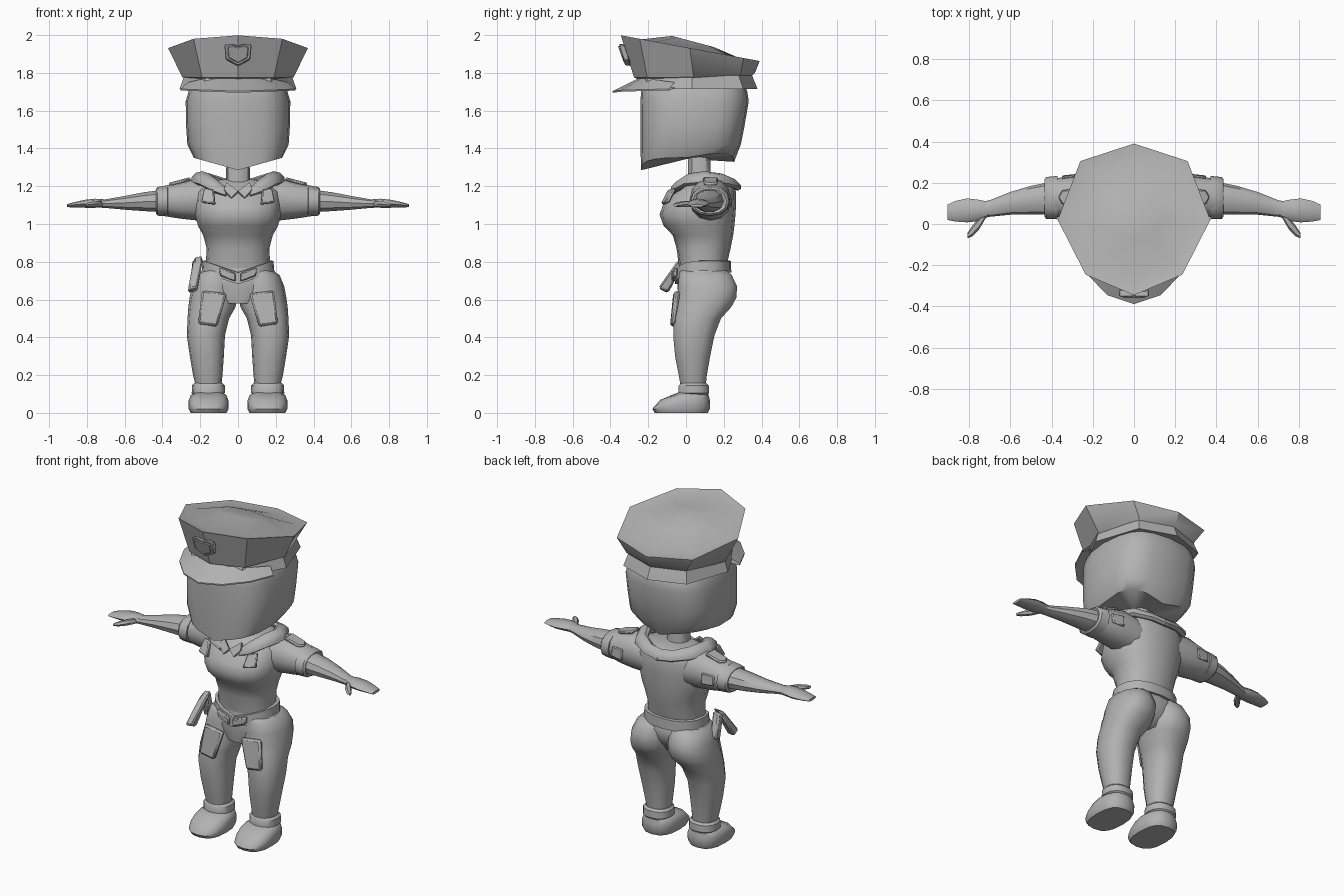
import bpy, bmesh, math
from mathutils import Vector

GREY = bpy.data.materials.new("plain grey")
GREY.diffuse_color = (0.45, 0.45, 0.45, 1)


def finish(name, bm, mirror=False, bevel=0, angle=40):
    bmesh.ops.recalc_face_normals(bm, faces=bm.faces)
    me = bpy.data.meshes.new(name)
    bm.to_mesh(me)
    bm.free()
    ob = bpy.data.objects.new(name, me)
    bpy.context.collection.objects.link(ob)
    me.materials.append(GREY)
    if mirror:
        ob.modifiers.new("mirror", 'MIRROR').use_mirror_merge = False
    if bevel:
        b = ob.modifiers.new("bevel", 'BEVEL')
        b.width, b.segments = bevel, 1
    bpy.ops.object.select_all(action='DESELECT')
    ob.select_set(True)
    bpy.context.view_layer.objects.active = ob
    bpy.ops.object.shade_smooth_by_angle(angle=math.radians(angle))
    return ob


def loft(name, rings, mirror=False, warp=None, angle=40):
    """Skin a list of point rings and close both ends with fans."""
    bm = bmesh.new()
    rows = [[bm.verts.new(warp(Vector(p)) if warp else p) for p in r] for r in rings]
    n = len(rows[0])
    for a, b in zip(rows, rows[1:]):
        for i in range(n):
            j = (i + 1) % n
            bm.faces.new((a[i], a[j], b[j], b[i]))
    caps = [bm.faces.new(rows[0]), bm.faces.new(rows[-1])]
    bmesh.ops.poke(bm, faces=caps)
    return finish(name, bm, mirror, angle=angle)


def oval(n, e):
    """Unit superellipse."""
    for i in range(n):
        t = 2 * math.pi * i / n
        c, s = math.cos(t), math.sin(t)
        yield (math.copysign(abs(c) ** (2 / e), c), math.copysign(abs(s) ** (2 / e), s))


def level(z, cx, rx, y0, y1, n=16, e=2.3):
    return [(cx + rx * u, (y0 + y1) / 2 + (y1 - y0) / 2 * v, z) for u, v in oval(n, e)]


def across(x, cy, ry, cz, rz, n=12, e=2.2):
    return [(x, cy + ry * u, cz + rz * v) for u, v in oval(n, e)]


def slab(name, pts, push, mirror=True, bevel=0.006):
    """Flat outline thickened along push."""
    bm = bmesh.new()
    a = [bm.verts.new(p) for p in pts]
    b = [bm.verts.new(Vector(p) + Vector(push)) for p in pts]
    bm.faces.new(a)
    bm.faces.new(b)
    for i in range(len(a)):
        j = (i + 1) % len(a)
        bm.faces.new((a[i], a[j], b[j], b[i]))
    return finish(name, bm, mirror, bevel, 30)


def mirrored(half):
    """Close a half outline running from front centre to back centre."""
    return half + [(-x, y) for x, y in half[-2:0:-1]]


# --- hat: flared crown, sloped rim and slightly domed top
rim = mirrored([(0, -.345), (.235, -.245), (.37, .02), (.26, .305), (0, .39)])
base = mirrored([(0, -.275), (.19, -.205), (.295, .04), (.205, .29), (0, .365)])


def tilt(y, drop=0):
    return 1.935 - .185 * y - drop


loft("hat_crown", [
    [(x * .9, y * .9, 1.765) for x, y in base],
    [(x, y, 1.775 + .025 * max(0, y / .365)) for x, y in base],
    [(x, y, tilt(y)) for x, y in rim],
    [(x * .83, .025 + (y - .025) * .79, tilt(y * .8, .012)) for x, y in rim],
    [(x * .4, .03 + y * .3, 1.968 - .08 * y) for x, y in rim]], angle=28)
band = mirrored([(0, -.25), (.17, -.2), (.285, .03), (.2, .28), (0, .35)])
loft("hat_band", [
    [(x * .9, y * .9, 1.725) for x, y in band],
    [(x * 1.085, y * 1.08, 1.715) for x, y in band],
    [(x * 1.06, y * 1.06, 1.735) for x, y in band],
    [(x, y, 1.785) for x, y in band]], angle=28)

# --- visor
bm = bmesh.new()
inner = [(-.265, -.06, 1.75), (-.2, -.17, 1.765), (-.1, -.235, 1.77), (0, -.25, 1.772),
         (.1, -.235, 1.77), (.2, -.17, 1.765), (.265, -.06, 1.75)]
outer = [(-.305, -.09, 1.715), (-.24, -.23, 1.712), (-.13, -.345, 1.708), (0, -.388, 1.703),
         (.13, -.345, 1.708), (.24, -.23, 1.712), (.305, -.09, 1.715)]
top = [[bm.verts.new(p) for p in r] for r in (inner, outer)]
low = [[bm.verts.new((x, y, min(z, 1.73) - .008)) for x, y, z in r] for r in (inner, outer)]
for i in range(6):
    for r in (top, low):
        bm.faces.new((r[0][i], r[0][i + 1], r[1][i + 1], r[1][i]))
    bm.faces.new((top[1][i], top[1][i + 1], low[1][i + 1], low[1][i]))
finish("hat_visor", bm)

# --- shield badge, raised border plus plate
shield = [(0, 1.94), (.035, 1.95), (.072, 1.945), (.065, 1.87), (0, 1.835),
          (-.065, 1.87), (-.072, 1.945), (-.035, 1.95)]
for nm, s, d in (("badge_border", 1, .03), ("badge_plate", .78, .037)):
    slab(nm, [(x * s, -.275 - .28 * (z - 1.775), 1.9 + (z - 1.9) * s) for x, z in shield],
         (0, -d, .004), False, .004)


# --- head: boxy, flat faced, tapered chin
def chin(p):
    if p.z < 1.4:
        p.z += -.07 * max(0, 1 - abs(p.x) / .25) + .045 * max(0, p.y / .26)
    return p


loft("head", [
    level(1.355, 0, .235, -.238, .255, 20, 3.2),
    level(1.42, 0, .268, -.241, .29, 20, 3.1),
    level(1.52, 0, .275, -.241, .31, 20, 3),
    level(1.65, 0, .277, -.241, .332, 20, 3),
    level(1.70, 0, .262, -.238, .325, 20, 3),
    level(1.76, 0, .24, -.22, .30, 20, 2.8)], warp=chin, angle=45)
loft("neck", [level(1.15, 0, .075, 0, .15, 10), level(1.22, 0, .065, .005, .135, 10),
              level(1.36, 0, .06, .01, .13, 10)])

# --- torso with fitted waist
loft("torso", [
    level(.76, 0, .172, -.035, .21), level(.87, 0, .166, -.05, .236),
    level(.94, 0, .184, -.07, .25), level(.99, 0, .212, -.118, .256),
    level(1.05, 0, .228, -.14, .262), level(1.1, 0, .228, -.122, .265),
    level(1.17, 0, .222, -.065, .265), level(1.22, 0, .18, 0, .25),
    level(1.235, 0, .1, .03, .2)], angle=60)

# --- collar: thick folded strip with pointed front ends
path = [(.06, -.065, 1.165, .02), (.11, -.05, 1.195, .033), (.175, .01, 1.235, .036),
        (.21, .1, 1.245, .036), (.165, .2, 1.235, .034), (.08, .25, 1.215, .03),
        (-.01, .26, 1.205, .03)]
rings = []
for i, (x, y, z, r) in enumerate(path):
    a, b = path[max(0, i - 1)], path[min(len(path) - 1, i + 1)]
    side = (Vector(b[:3]) - Vector(a[:3])).cross(Vector((0, 0, 1))).normalized()
    lean = (side - Vector((0, 0, .55))).normalized()
    up = Vector((0, 0, 1)) + side * .4
    rings.append([Vector((x, y, z)) + lean * r * 1.25 * u + up * r * .75 * v for u, v in oval(8, 2)])
loft("collar", rings, True, angle=45)
slab("shirt_lapel", [(.0, -.075, 1.165), (.035, -.083, 1.13), (.075, -.07, 1.175), (.06, -.04, 1.21)],
     (0, -.012, .01), bevel=0)
slab("chest_pocket", [(.125, -.075, 1.175), (.175, -.05, 1.185), (.192, -.088, 1.11), (.118, -.112, 1.10)],
     (.005, -.022, .008))

# --- arms
loft("sleeve", [
    across(.13, .125, .11, 1.12, .105), across(.23, .13, .108, 1.13, .11),
    across(.31, .13, .102, 1.125, .096), across(.39, .128, .092, 1.122, .08)], True)
loft("sleeve_cuff", [
    across(.37, .128, .09, 1.122, .07), across(.372, .128, .105, 1.122, .082),
    across(.425, .126, .102, 1.12, .076), across(.435, .126, .09, 1.12, .066),
    across(.425, .126, .07, 1.12, .05)], True)
loft("forearm", [
    across(.40, .125, .08, 1.122, .062, 10), across(.5, .115, .07, 1.118, .052, 10),
    across(.6, .1, .055, 1.112, .038, 10), across(.7, .075, .04, 1.108, .024, 10),
    across(.74, .068, .04, 1.108, .022, 10)], True)
loft("hand", [
    across(.70, .072, .035, 1.109, .021, 8), across(.755, .066, .052, 1.11, .024, 8),
    across(.81, .066, .058, 1.107, .021, 8), across(.865, .062, .05, 1.102, .014, 8),
    across(.905, .057, .037, 1.097, .008, 8)], True)
loft("thumb", [
    across(.715, .06, .025, 1.108, .016, 6), across(.75, .005, .03, 1.106, .017, 6),
    across(.785, -.035, .026, 1.103, .014, 6), across(.808, -.057, .012, 1.1, .008, 6)], True)
slab("shoulder_tab", [(.25, .09, 1.23), (.345, .095, 1.205), (.365, .13, 1.198), (.345, .165, 1.205),
                      (.25, .17, 1.23)], (.004, 0, .018))
slab("sleeve_patch", [(.27, .225, 1.155), (.35, .215, 1.15), (.35, .222, 1.09), (.27, .23, 1.085)],
     (0, .014, .004))


# --- belt dipping to a point at the front
def dip(p):
    if p.y < .05:
        p.z -= .062 * max(0, 1 - abs(p.x) / .185)
    return p


loft("belt", [
    level(.745, 0, .165, -.03, .215, 20), level(.743, 0, .192, -.058, .24, 20),
    level(.805, 0, .188, -.055, .238, 20), level(.807, 0, .16, -.03, .21, 20)], warp=dip, angle=35)
slab("buckle", [(.012, -.056, .695), (.012, -.056, .74), (.1, -.045, .77), (.095, -.045, .725)],
     (0, -.022, 0))

# --- trousers
loft("hips", [level(.58, 0, .1, -.035, .17), level(.66, 0, .2, -.045, .225),
              level(.72, 0, .215, -.042, .235), level(.775, 0, .178, -.035, .21)], angle=60)
loft("trouser_leg", [
    level(.13, .155, .066, -.028, .105, 14), level(.2, .16, .078, -.04, .112, 14),
    level(.3, .165, .09, -.06, .13, 14), level(.41, .17, .101, -.07, .153, 14),
    level(.5, .157, .11, -.068, .188, 14), level(.56, .138, .125, -.058, .243, 14),
    level(.61, .13, .126, -.05, .27, 14), level(.67, .125, .12, -.045, .274, 14),
    level(.73, .115, .105, -.04, .245, 14), level(.76, .09, .08, -.03, .21, 14)], True, angle=60)
slab("thigh_pocket", [(.06, -.038, .63), (.19, -.03, .645), (.212, -.052, .47), (.11, -.055, .455)],
     (0, -.03, .004), bevel=.01)

# --- boots
loft("ankle_cuff", [
    level(.095, .157, .075, -.03, .115, 14), level(.105, .157, .088, -.042, .125, 14),
    level(.145, .157, .087, -.04, .122, 14), level(.157, .157, .075, -.03, .11, 14)], True)


def toe(p):
    if p.z > .05:
        p.z -= .035 * max(0, -p.y - .04) / .13
    return p


loft("boot", [
    level(0, .156, .095, -.165, .115, 16, 2.6), level(.02, .156, .105, -.178, .126, 16, 2.6),
    level(.065, .156, .106, -.172, .127, 16, 2.6), level(.095, .156, .094, -.135, .12, 16, 2.5),
    level(.108, .156, .07, -.05, .1, 16, 2.3)], True, toe)

# --- holstered sidearm on one hip, two angled blocks
slab("holster_body", [(-.185, .01, .835), (-.185, -.05, .80), (-.215, -.145, .665), (-.215, -.095, .64)],
     (-.05, 0, -.008), False, .01)
slab("holster_grip", [(-.195, .02, .82), (-.195, -.03, .80), (-.21, .025, .66), (-.21, .07, .68)],
     (-.045, 0, -.006), False, .01)
